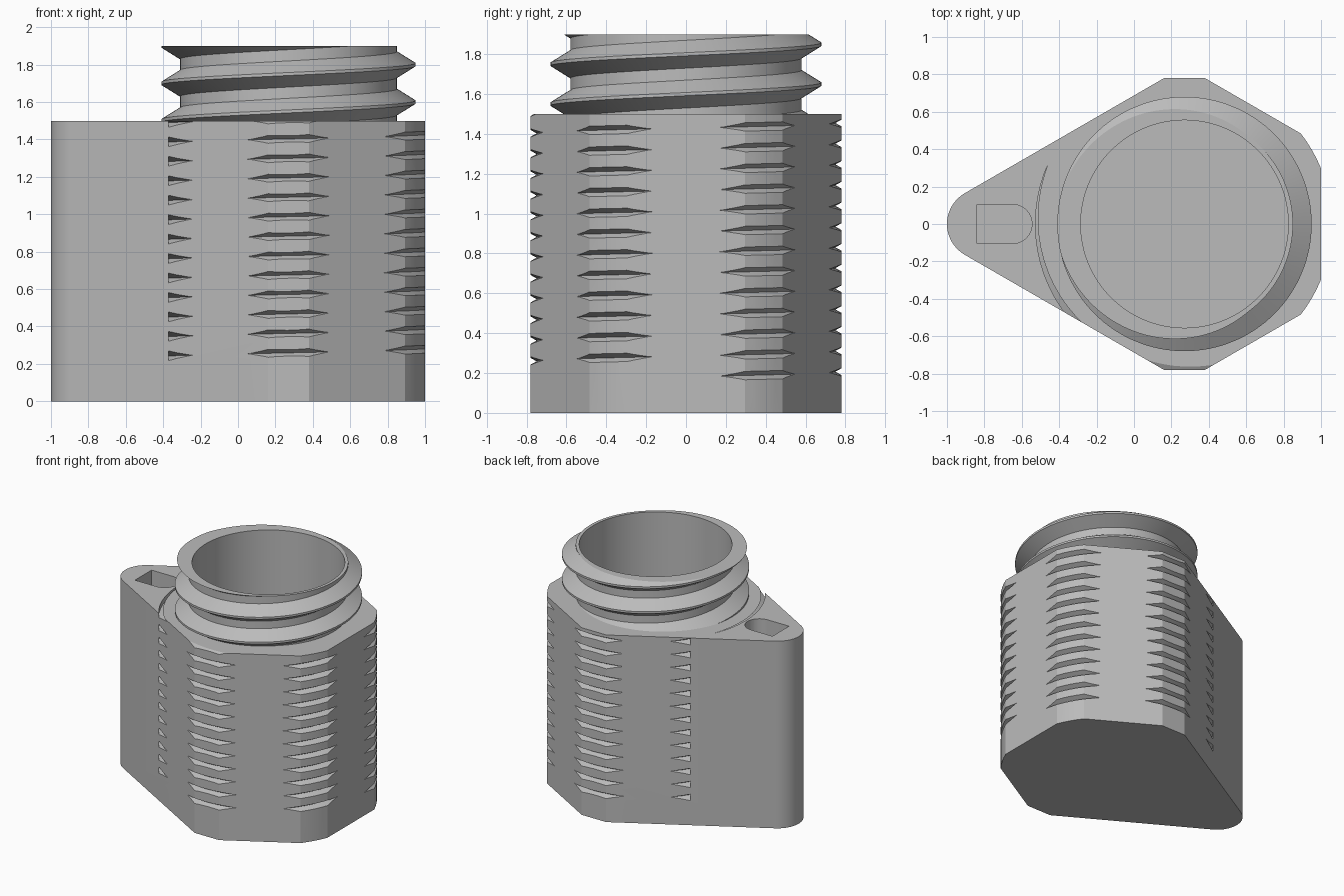
import bpy, bmesh
from math import pi, tau, cos, sin, radians

if "Cube" in bpy.data.objects:
    bpy.data.objects.remove(bpy.data.objects["Cube"], do_unlink=True)

CX = 0.27            # axis of the threaded vessel
TOP, RIM = 1.5, 1.9  # shoulder and mouth heights
BORE = 0.555

grey = bpy.data.materials.new("plain grey")
grey.use_nodes = True
grey.diffuse_color = (0.5, 0.5, 0.5, 1)
grey.node_tree.nodes["Principled BSDF"].inputs["Base Color"].default_value = (0.5, 0.5, 0.5, 1)


def add_object(name, verts, faces):
    mesh = bpy.data.meshes.new(name)
    mesh.from_pydata(verts, [], faces)
    bm = bmesh.new()
    bm.from_mesh(mesh)
    bmesh.ops.remove_doubles(bm, verts=bm.verts, dist=1e-5)
    bmesh.ops.recalc_face_normals(bm, faces=bm.faces)
    bm.to_mesh(mesh)
    bm.free()
    mesh.materials.append(grey)
    obj = bpy.data.objects.new(name, mesh)
    bpy.context.collection.objects.link(obj)
    return obj


def prism(name, outline, z0, z1):
    n = len(outline)
    verts = [(x, y, z) for z in (z0, z1) for x, y in outline]
    faces = [list(range(n)), list(range(n, 2 * n))]
    faces += [(i, (i + 1) % n, n + (i + 1) % n, n + i) for i in range(n)]
    return add_object(name, verts, faces)


def arc(cx, r, a0, a1, steps):
    angles = [radians(a0 + (a1 - a0) * i / steps) for i in range(steps + 1)]
    return [(cx + r * cos(a), r * sin(a)) for a in angles]


def activate(obj):
    bpy.ops.object.select_all(action='DESELECT')
    obj.select_set(True)
    bpy.context.view_layer.objects.active = obj


def cut(obj, cutter):
    activate(obj)
    mod = obj.modifiers.new("cut", 'BOOLEAN')
    mod.operation, mod.solver, mod.object = 'DIFFERENCE', 'EXACT', cutter
    bpy.ops.object.modifier_apply(modifier=mod.name)
    bpy.data.objects.remove(cutter, do_unlink=True)


def smooth(obj, degrees):
    activate(obj)
    bpy.ops.object.shade_smooth_by_angle(angle=radians(degrees))


# Body: hexagon with trimmed corners, two sides running on into a rounded tail
outline = []
for corner, steps in ((-90, 1), (-30, 4), (30, 4), (90, 1)):
    outline += arc(CX, 0.788, corner - 7.9, corner + 7.9, steps)
outline += arc(-0.81, 0.19, 120, 240, 20)
body = prism("body", outline, 0, TOP)

# Helical V groove that bites into the body corners
SEG, TURNS, PITCH = 72, 13, 0.104
section = [(0.75, 0), (0.797, 0.026), (0.797, -0.026)]
verts, faces = [], []
for i in range(SEG * TURNS + 1):
    a = tau * i / SEG
    z = 0.181 + PITCH * i / SEG
    verts += [(CX + r * cos(a), r * sin(a), z + dz) for r, dz in section]
for i in range(SEG * TURNS):
    for j in range(3):
        k = (j + 1) % 3
        faces.append((3 * i + j, 3 * i + k, 3 * i + 3 + k, 3 * i + 3 + j))
last = 3 * SEG * TURNS
faces += [(0, 1, 2), (last, last + 1, last + 2)]
cut(body, add_object("groove_cutter", verts, faces))

# Bore and the D-shaped pocket in the tail
cut(body, prism("bore_cutter", arc(CX, BORE, 0, 357.1875, 127), 0.18, TOP + 0.1))
pocket = [(-0.84, 0.105), (-0.84, -0.105)] + arc(-0.65, 0.105, -90, 90, 16)
cut(body, prism("pocket_cutter", pocket, 1.0, TOP + 0.1))
smooth(body, 12)

# Neck: screw thread trimmed flat at the shoulder and the rim
ROOT, CREST, LEAD, COLS = 0.58, 0.68, 0.2, 128
HALF_ROOT, HALF_CREST = 0.07, 0.008


def thread_radius(z, crest_z):
    d = abs((z - crest_z + LEAD / 2) % LEAD - LEAD / 2)
    t = (HALF_ROOT - d) / (HALF_ROOT - HALF_CREST)
    return ROOT + (CREST - ROOT) * min(1, max(0, t))


verts, faces = [], []
for i in range(COLS + 1):
    a = tau * i / COLS
    crest_z = 1.6 + LEAD * i / COLS
    ring = []
    for k in range(-2, 3):
        for dz in (-HALF_ROOT, -HALF_CREST, HALF_CREST, HALF_ROOT):
            z = min(RIM, max(TOP, crest_z + k * LEAD + dz))
            ring.append((thread_radius(z, crest_z), z))
    ring += [(BORE, RIM), (BORE, TOP)]
    verts += [(CX + r * cos(a), r * sin(a), z) for r, z in ring]
rows = len(ring)
for i in range(COLS):
    for j in range(rows):
        k = (j + 1) % rows
        faces.append((rows * i + j, rows * i + k, rows * (i + 1) + k, rows * (i + 1) + j))
neck = add_object("threaded_neck", verts, faces)
smooth(neck, 30)
